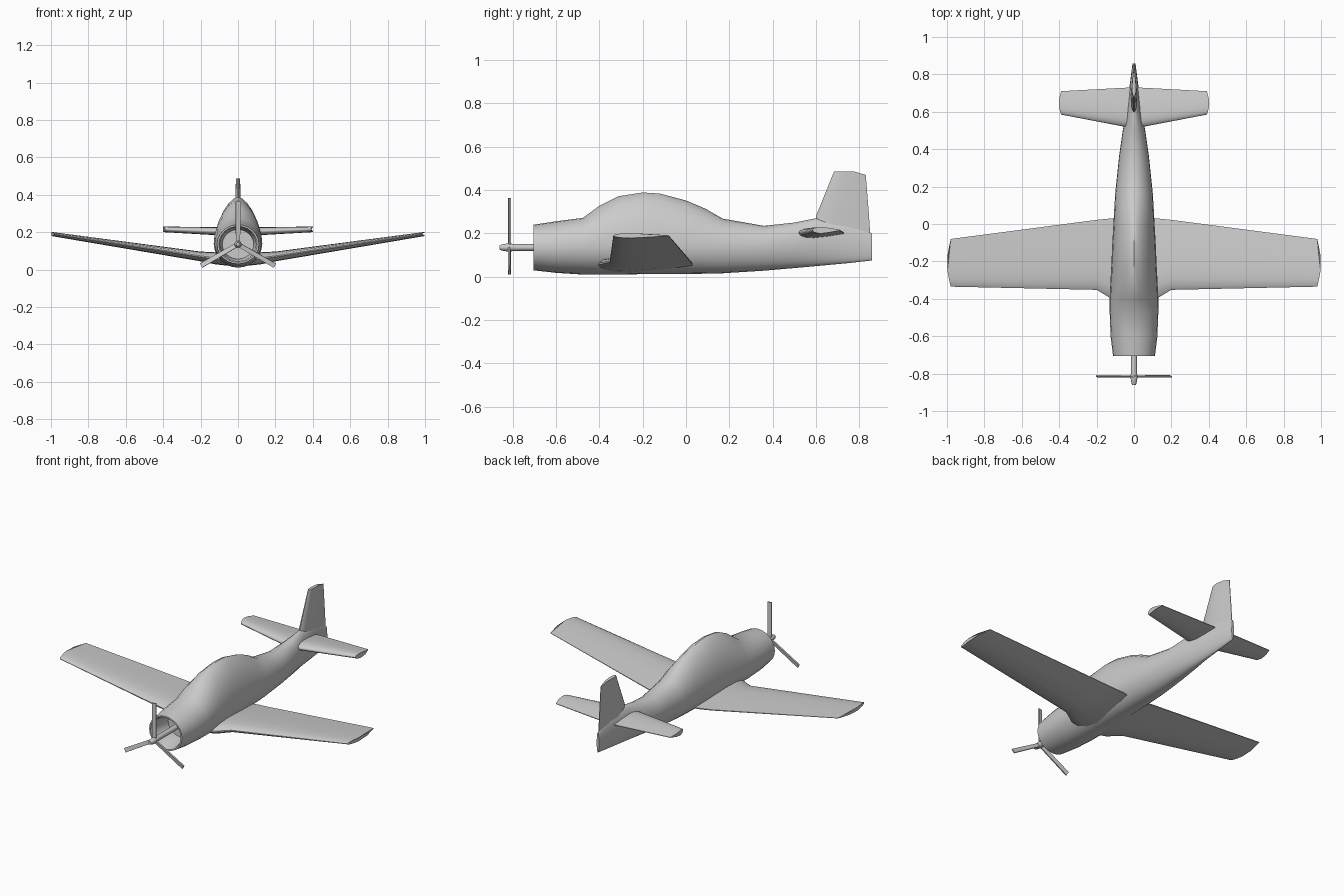
import bpy, bmesh, math
from mathutils import Matrix, Vector

cube = bpy.data.objects.get("Cube")
if cube:
    bpy.data.objects.remove(cube)

paint = bpy.data.materials.new("light_grey")
paint.use_nodes = True
grey = (0.6, 0.6, 0.6, 1)
paint.diffuse_color = grey
paint.node_tree.nodes["Principled BSDF"].inputs["Base Color"].default_value = grey


def finish(name, bm, angle=40):
    """Turn a bmesh into a smooth shaded object."""
    bmesh.ops.recalc_face_normals(bm, faces=bm.faces)
    mesh = bpy.data.meshes.new(name)
    bm.to_mesh(mesh)
    bm.free()
    mesh.materials.append(paint)
    ob = bpy.data.objects.new(name, mesh)
    bpy.context.collection.objects.link(ob)
    bpy.ops.object.select_all(action="DESELECT")
    ob.select_set(True)
    bpy.context.view_layer.objects.active = ob
    bpy.ops.object.shade_smooth_by_angle(angle=math.radians(angle))
    return ob


def loft(name, rings):
    """Skin a row of closed rings and cap both ends."""
    bm = bmesh.new()
    rows = [[bm.verts.new(p) for p in ring] for ring in rings]
    n = len(rows[0])
    for a, b in zip(rows, rows[1:]):
        for i in range(n):
            j = (i + 1) % n
            bm.faces.new((a[i], a[j], b[j], b[i]))
    bm.faces.new(rows[0])
    bm.faces.new(rows[-1])
    return finish(name, bm)


def section(y, low, top, width, mid, taper, scale=1.0):
    """Oval body section that narrows toward the canopy."""
    ring = []
    for i in range(24):
        t = 2 * math.pi * i / 24
        c, s = math.cos(t), math.sin(t)
        x = math.copysign(abs(c) ** (taper if s > 0 else 1), c) * width
        z = s * (top - mid if s > 0 else mid - low)
        ring.append((x * scale, y, mid + z * scale))
    return ring


# Fuselage: y, bottom, top, half width, widest height, canopy taper
body = [
    (-.705, .03, .24, .112, .135, 1), (-.6, .018, .256, .125, .135, 1),
    (-.475, .01, .272, .13, .14, 1), (-.4, .01, .328, .13, .14, 1.2),
    (-.31, .01, .372, .126, .14, 1.3), (-.2, .012, .389, .12, .14, 1.3),
    (-.12, .012, .384, .117, .14, 1.3), (0, .013, .352, .11, .14, 1.3),
    (.09, .014, .314, .105, .14, 1.2), (.17, .016, .268, .1, .14, 1.1),
    (.36, .028, .235, .08, .14, 1), (.5, .04, .25, .06, .15, 1),
    (.6, .049, .27, .042, .16, 1.1), (.75, .063, .25, .022, .15, 1.1),
    (.858, .075, .2, .008, .13, 1),
]
nose = body[0]
cowl = [section(-.56, *nose[1:], .75), section(-.69, *nose[1:], .86),
        section(*nose, .92)]
loft("fuselage", cowl + [section(*s) for s in body])

# Airfoil: chord fraction and half thickness fraction
FOIL = [(0, .12), (.04, .55), (.15, .9), (.33, 1), (.65, .65), (1, .1)]


def foil(front, back, thick, bow=lambda c: 0):
    """Closed airfoil as (chord position, thickness offset, span shift)."""
    loop = [(c, h) for c, h in FOIL] + [(c, -h) for c, h in reversed(FOIL)]
    return [(front + (back - front) * c, h * thick / 2, bow(c)) for c, h in loop]


def lifting_surface(name, stations, bow):
    """Pair of mirrored wings from x, front, back, height, thickness."""
    for side, label in ((1, "left"), (-1, "right")):
        rings = []
        for k, (x, f, b, z, t) in enumerate(stations):
            tip = (lambda c: bow * math.sin(math.pi * c)) if k == len(stations) - 1 else (lambda c: 0)
            rings.append([(side * (x + s), y, z + h) for y, h, s in foil(f, b, t, tip)])
        loft(label + "_" + name, rings)


lifting_surface("wing", [
    (0, -.42, .03, .045, .06), (.12, -.40, .03, .06, .065),
    (.2, -.352, .022, .07, .052), (.98, -.335, -.08, .19, .022)], .02)
lifting_surface("tailplane", [
    (0, .515, .73, .2, .045), (.06, .522, .728, .203, .045),
    (.39, .585, .71, .215, .03)], .012)

# Fin and rudder
fin = [(.1, .62, .857, .03), (.28, .6, .845, .036), (.47, .684, .83, .022)]
rings = []
for k, (z, f, b, t) in enumerate(fin):
    tip = (lambda c: .017 * min(1, 2.5 * (1 - c))) if k == 2 else (lambda c: 0)
    rings.append([(h, y, z + s) for y, h, s in foil(f, b, t, tip)])
loft("fin", rings)

# Propeller shaft and hub
AXIS = .135
loft("propeller_shaft", [
    [(r * math.cos(i * math.pi / 6), y, AXIS + r * math.sin(i * math.pi / 6))
     for i in range(12)]
    for y, r in ((-.86, .01), (-.85, .014), (-.82, .019), (-.79, .016), (-.55, .016))])

# Three flat blades
for k in range(3):
    bm = bmesh.new()
    bmesh.ops.create_cube(bm, size=1)
    for v in bm.verts:
        v.co = Vector((v.co.x * (.026 if v.co.z > 0 else .022), v.co.y * .008,
                       (v.co.z + .5) * .228))
    turn = Matrix.Rotation(k * 2 * math.pi / 3, 4, "Y")
    pitch = Matrix.Rotation(math.radians(12), 4, "Z")
    bm.transform(Matrix.Translation((0, -.815, AXIS)) @ turn @ pitch)
    finish("propeller_blade_%d" % (k + 1), bm, 30)
